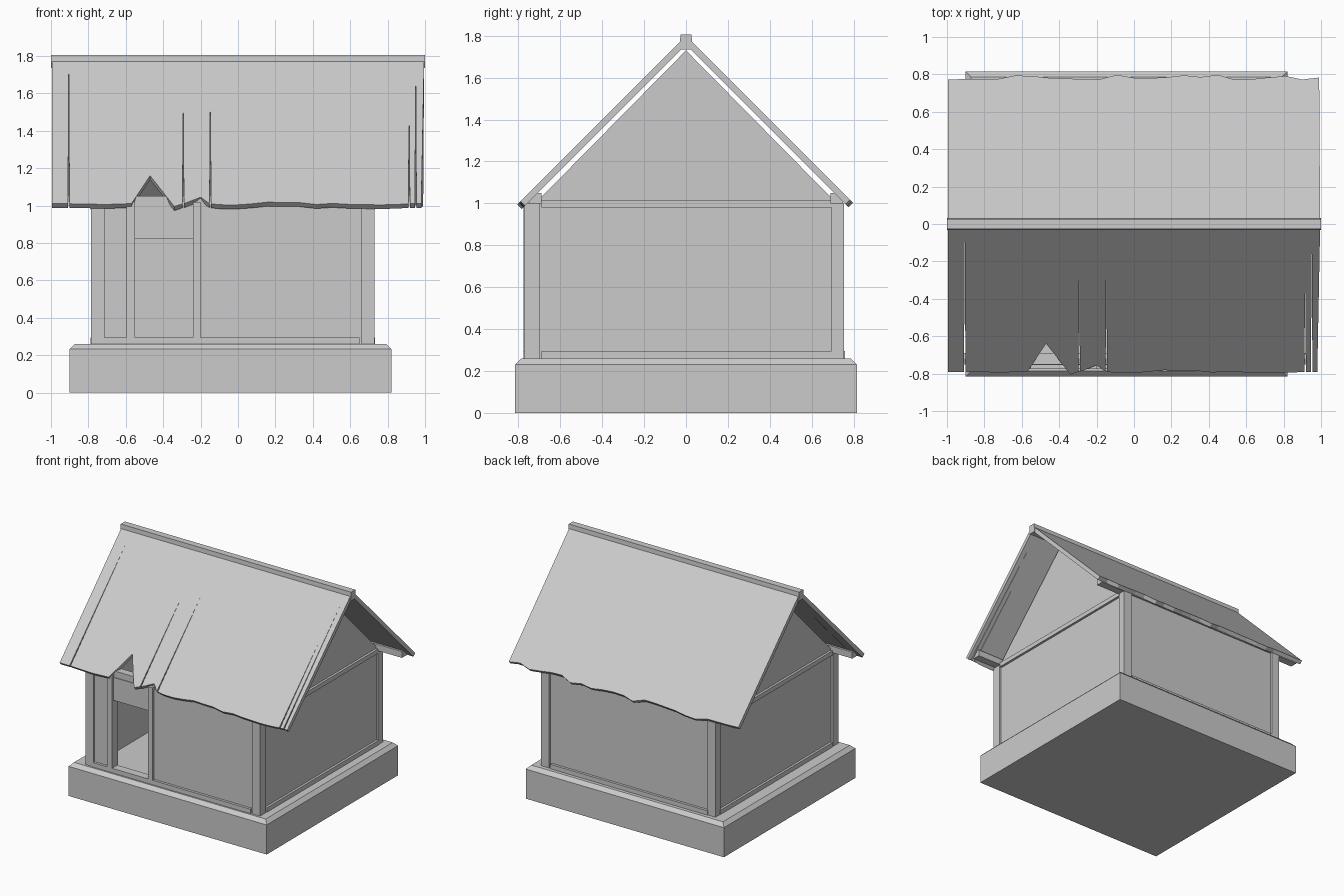
import bpy
import bmesh
import random
from mathutils import Vector

random.seed(4)
cube = bpy.data.objects.get("Cube")
if cube:
    bpy.data.objects.remove(cube, do_unlink=True)

grey = bpy.data.materials.new("plain grey")
grey.use_nodes = True
colour = (0.6, 0.6, 0.6, 1)
grey.diffuse_color = colour
grey.node_tree.nodes["Principled BSDF"].inputs["Base Color"].default_value = colour


def finish(name, bm):
    bmesh.ops.recalc_face_normals(bm, faces=bm.faces)
    mesh = bpy.data.meshes.new(name)
    bm.to_mesh(mesh)
    bm.free()
    mesh.materials.append(grey)
    obj = bpy.data.objects.new(name, mesh)
    bpy.context.collection.objects.link(obj)
    return obj


def box(name, x, y, z):
    bm = bmesh.new()
    bmesh.ops.create_cube(bm, size=1)
    for v in bm.verts:
        for axis, (low, high) in enumerate((x, y, z)):
            v.co[axis] = high if v.co[axis] > 0 else low
    return finish(name, bm)


def prism(name, points, depth):
    """Extrude a flat outline along the depth vector."""
    bm = bmesh.new()
    face = bm.faces.new([bm.verts.new(p) for p in points])
    grown = bmesh.ops.extrude_face_region(bm, geom=[face], use_keep_orig=True)
    moved = [g for g in grown["geom"] if isinstance(g, bmesh.types.BMVert)]
    bmesh.ops.translate(bm, verts=moved, vec=Vector(depth))
    return finish(name, bm)


# Foundation with a chamfered upper rim
base = box("foundation", (-0.9, 0.82), (-0.815, 0.815), (0, 0.26))
bm = bmesh.new()
bm.from_mesh(base.data)
rim = [e for e in bm.edges if all(v.co.z > 0.2 for v in e.verts)]
bmesh.ops.bevel(bm, geom=rim, offset=0.028, segments=1, affect="EDGES")
bm.to_mesh(base.data)
bm.free()

FLOOR, EAVE = 0.26, 1.0
LEFT, RIGHT, FRONT, BACK = -0.785, 0.73, -0.77, 0.755
T = 0.04

# Corner posts
for xn, x in (("right", (LEFT, LEFT + 0.07)), ("left", (RIGHT - 0.07, RIGHT))):
    for yn, y in (("front", (FRONT, FRONT + 0.07)), ("back", (BACK - 0.06, BACK))):
        box(f"{yn}_{xn}_corner_post", x, y, (FLOOR, EAVE))

# Wall panels, set slightly behind the posts
front_y = (FRONT + 0.015, FRONT + 0.015 + T)
box("front_wall_narrow", (LEFT + 0.01, -0.59), front_y, (FLOOR, EAVE))
box("front_wall_wide", (-0.21, RIGHT - 0.01), front_y, (FLOOR, EAVE))
box("door_lintel_panel", (-0.56, -0.23), front_y, (0.82, EAVE))
box("back_wall", (LEFT + 0.01, RIGHT - 0.01), (BACK - 0.015 - T, BACK - 0.015), (FLOOR, EAVE))

# Door posts and threshold
for name, x in (("right", (-0.595, -0.55)), ("left", (-0.24, -0.20))):
    box(f"{name}_door_post", x, (FRONT - 0.005, FRONT + 0.07), (FLOOR, 1.02))

# Long sills and wall plates on front and back
for name, y in (("front", (FRONT - 0.005, FRONT + 0.06)), ("back", (BACK - 0.06, BACK + 0.005))):
    box(f"{name}_sill", (-0.72, 0.65), y, (FLOOR, 0.295))
for name, y in (("front", (-0.75, -0.69)), ("back", (0.69, 0.75))):
    box(f"{name}_wall_plate", (-0.96, 0.94), y, (EAVE, 1.05))

# End walls with gables, sills and tie beams
for name, outer, sign in (("left", RIGHT, 1), ("right", LEFT, -1)):
    face = outer - sign * 0.015
    span = sorted((face, face - sign * T))
    beam = sorted((outer + sign * 0.003, outer - sign * 0.05))
    box(f"{name}_end_wall", span, (FRONT + 0.02, BACK - 0.02), (FLOOR, EAVE))
    prism(f"{name}_gable", [(face, -0.72, EAVE), (face, 0.72, EAVE), (face, 0, 1.73)], (-sign * T, 0, 0))
    box(f"{name}_end_sill", beam, (-0.69, 0.7), (FLOOR, 0.295))
    box(f"{name}_tie_beam", beam, (-0.69, 0.7), (0.98, 1.015))


def wavy(start, end, z, sway):
    """Uneven run of outline points from start to end."""
    count = max(2, round(abs(end - start) / 0.09))
    return [(start + (end - start) * i / count, z + random.uniform(0, sway)) for i in range(count + 1)]


def slit(x, top, low=1.01):
    return [(x - 0.004, low), (x, top), (x + 0.004, low)]


# Roof sheets follow y + z = 1.8; outlines are given as (x, z)
def roof_sheet(name, side, outline):
    pts = [(x, side * (1.8 - z), z) for x, z in outline]
    prism(name, pts, (0, -side * 0.022, -0.022))


TOP = 1.775
front_eave = [(-0.995, 1.01)] + slit(-0.905, 1.72)
front_eave += wavy(-0.8, -0.6, 1.005, 0.012)
front_eave += [(-0.57, 1.01), (-0.47, 1.16), (-0.34, 0.995)]
front_eave += slit(-0.293, 1.53) + [(-0.2, 1.045)] + slit(-0.148, 1.55)
front_eave += wavy(-0.1, 0.85, 1.002, 0.018)
front_eave += slit(0.915, 1.5) + slit(0.95, 1.7) + [(0.98, 1.01)]
roof_sheet("front_roof_sheet", -1, front_eave + [(0.995, TOP), (-0.995, TOP)])

back_eave = wavy(-0.995, 0.99, 1.0, 0.03)
roof_sheet("back_roof_sheet", 1, back_eave + [(0.995, TOP), (-0.995, TOP)])

# Ridge beam capping the roof
ridge = [(-1, -0.032, 1.735), (-1, 0.032, 1.735), (-1, 0.026, 1.805), (-1, -0.026, 1.805)]
prism("ridge_beam", ridge, (2, 0, 0))
